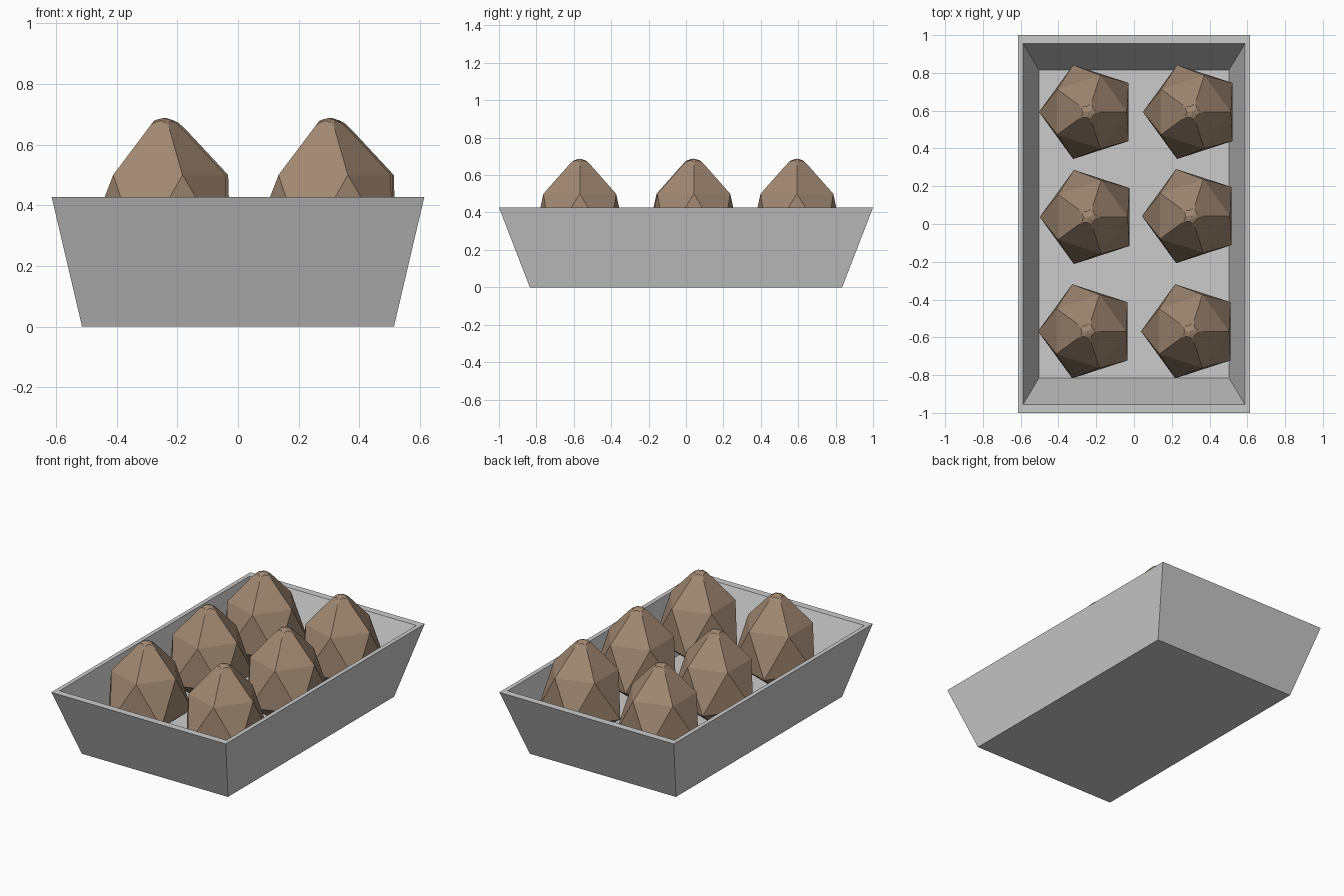
import bpy, bmesh, math

if "Cube" in bpy.data.objects:
    bpy.data.objects.remove(bpy.data.objects["Cube"])


def make_object(name, bm, loc=(0, 0, 0), mat=None):
    bmesh.ops.recalc_face_normals(bm, faces=bm.faces)
    mesh = bpy.data.meshes.new(name)
    bm.to_mesh(mesh)
    bm.free()
    obj = bpy.data.objects.new(name, mesh)
    obj.location = loc
    if mat:
        mesh.materials.append(mat)
    bpy.context.collection.objects.link(obj)
    return obj


# Tray: nested rectangles (half width, half depth, height), outer base to inner floor
bm = bmesh.new()
rings = []
for x, y, z in [(0.514, 0.835, 0), (0.614, 1, 0.427), (0.587, 0.955, 0.427), (0.503, 0.815, 0.065)]:
    rings.append([bm.verts.new((sx * x, sy * y, z)) for sx, sy in [(-1, -1), (1, -1), (1, 1), (-1, 1)]])
for a, b in zip(rings, rings[1:]):
    for i in range(4):
        j = (i + 1) % 4
        bm.faces.new((a[i], a[j], b[j], b[i]))
bm.faces.new(rings[0][::-1])
bm.faces.new(rings[-1])
make_object("tray", bm)

# Eggs: tapered icosahedron with a rounded tip
shell = bpy.data.materials.new("brown_shell")
shell.diffuse_color = (0.36, 0.25, 0.17, 1)
shell.use_nodes = True
shell.node_tree.nodes["Principled BSDF"].inputs["Base Color"].default_value = shell.diffuse_color


def make_egg(name, loc):
    bm = bmesh.new()

    def ring(radius, z, turn):
        return [bm.verts.new((radius * math.cos(turn + k * math.tau / 5),
                              radius * math.sin(turn + k * math.tau / 5), z)) for k in range(5)]

    tip = bm.verts.new((0, 0, 0.72))
    upper = ring(0.2045, 0.5, 0)
    lower = ring(0.262, 0.25, math.pi / 5)
    base = bm.verts.new((0, 0, 0.075))
    for i in range(5):
        j = (i + 1) % 5
        bm.faces.new((tip, upper[i], upper[j]))
        bm.faces.new((upper[i], lower[i], upper[j]))
        bm.faces.new((lower[i], lower[j], upper[j]))
        bm.faces.new((base, lower[j], lower[i]))
    bmesh.ops.bevel(bm, geom=[tip], offset=0.095, segments=4, profile=0.5, affect='VERTICES')
    make_object(name, bm, loc, shell)


centres = [(-0.241, 0.593), (0.309, 0.593), (-0.237, 0.037),
           (0.304, 0.042), (-0.246, -0.568), (0.299, -0.568)]
for n, (x, y) in enumerate(centres, 1):
    make_egg(f"egg_{n}", (x, y, 0))
